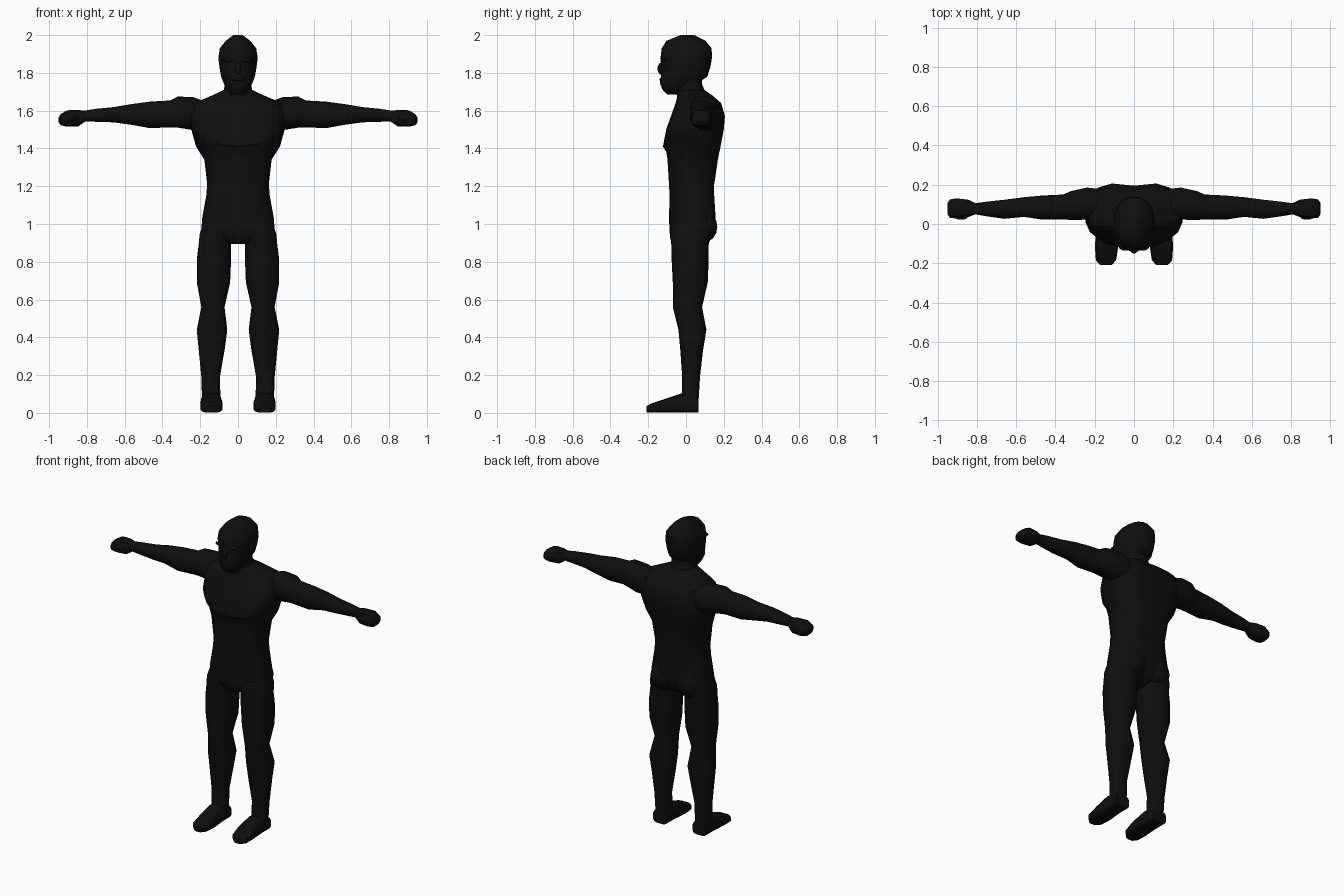
import bpy, bmesh, math
from mathutils import Vector

black = bpy.data.materials.new("matte black")
black.diffuse_color = (0.0045, 0.0045, 0.0045, 1)


def loft(name, axis, rings, n=14, power=0.8, side=1, shape=None):
    """Closed skin over rings (t, a0, a1, b0, b1) lying across the given axis."""
    bm = bmesh.new()
    loops = []
    for t, a0, a1, b0, b1 in rings:
        loop = []
        for i in range(n):
            ang = 2 * math.pi * (i + 0.5) / n
            c, s = math.cos(ang), math.sin(ang)
            a = (a0 + a1) / 2 + (a1 - a0) / 2 * math.copysign(abs(c) ** power, c)
            b = (b0 + b1) / 2 + (b1 - b0) / 2 * math.copysign(abs(s) ** power, s)
            p = {"z": (a, b, t), "x": (t, a, b), "y": (a, t, b)}[axis]
            p = shape(Vector(p)) if shape else Vector(p)
            loop.append(bm.verts.new((p.x * side, p.y, p.z)))
        loops.append(loop)
    for l0, l1 in zip(loops, loops[1:]):
        for i in range(n):
            j = (i + 1) % n
            bm.faces.new((l0[i], l0[j], l1[j], l1[i]))
    bm.faces.new(loops[0])
    bm.faces.new(loops[-1])
    return finish(name, bm)


def ball(name, centre, radii):
    bm = bmesh.new()
    bmesh.ops.create_uvsphere(bm, u_segments=12, v_segments=8, radius=1)
    for v in bm.verts:
        v.co = Vector(c + r * k for c, r, k in zip(centre, radii, v.co))
    return finish(name, bm)


def finish(name, bm):
    bmesh.ops.recalc_face_normals(bm, faces=bm.faces)
    me = bpy.data.meshes.new(name)
    bm.to_mesh(me)
    bm.free()
    me.materials.append(black)
    ob = bpy.data.objects.new(name, me)
    bpy.context.collection.objects.link(ob)
    return ob


def torso_shape(p):
    # Curved lower edge of the chest, and a groove down the spine
    if p.y < 0.02 and 1.37 < p.z < 1.45:
        p.z += 1.3 * p.x * p.x
    if p.y > 0.1 and abs(p.x) < 0.05 and p.z > 1.1:
        p.y -= 0.018
    return p


# Torso, from crotch to collar
torso = [(0.895, .05, -.06, .08), (0.925, .12, -.084, .12), (0.96, .197, -.087, .145),
         (1.03, .192, -.09, .157), (1.15, .17, -.087, .155), (1.21, .165, -.09, .155),
         (1.34, .18, -.098, .175), (1.38, .205, -.104, .183), (1.41, .225, -.122, .19),
         (1.50, .25, -.105, .207), (1.57, .25, -.08, .213), (1.64, .235, -.055, .192),
         (1.68, .14, -.045, .145), (1.71, .075, -.035, .10)]
body = loft("body", "z", [(z, -w, w, a, b) for z, w, a, b in torso], 18, 0.75, 1, torso_shape)
parts = []

# Neck and head
parts.append(loft("neck", "z", [(1.62, -.10, .10, -.04, .12), (1.69, -.08, .08, -.05, .105),
                                (1.74, -.071, .071, -.05, .085), (1.80, -.075, .075, -.05, .085)]))
head = [(1.685, .038, -.10, -.045), (1.71, .058, -.125, 0), (1.745, .077, -.14, .06),
        (1.78, .091, -.135, .115), (1.83, .10, -.135, .131), (1.88, .106, -.137, .14),
        (1.93, .098, -.131, .138), (1.97, .066, -.105, .105), (2.0, .025, -.03, .045)]
parts.append(loft("head", "z", [(z, -w, w, a, b) for z, w, a, b in head], 16, 0.88))
parts.append(ball("nose", (0, -.131, 1.822), (.017, .02, .032)))
parts.append(ball("mouth", (0, -.126, 1.765), (.036, .016, .011)))

leg = [(1.0, .03, .186, -.08, .14), (0.945, .03, .205, -.084, .135), (0.89, .035, .21, -.078, .12),
       (0.81, .035, .22, -.076, .12), (0.69, .04, .22, -.07, .115), (0.56, .07, .195, -.07, .085),
       (0.44, .055, .22, -.04, .108), (0.33, .07, .209, -.03, .09), (0.19, .095, .195, -.02, .074),
       (0.02, .09, .19, -.025, .064)]
foot = [(.066, .092, .192, .001, .08), (-.02, .088, .195, .001, .105), (-.12, .08, .2, .001, .072),
        (-.185, .09, .195, .001, .05), (-.21, .115, .172, .002, .036)]
arm = [(.17, .04, .18, 1.51, 1.65), (.24, .02, .188, 1.495, 1.675), (.32, .018, .17, 1.508, 1.677),
       (.36, .022, .152, 1.51, 1.656), (.465, .02, .147, 1.505, 1.65), (.56, .035, .138, 1.523, 1.637),
       (.66, .025, .125, 1.537, 1.62), (.75, .038, .115, 1.54, 1.611), (.82, .05, .105, 1.543, 1.60)]
hand = [(.80, .052, .103, 1.547, 1.598), (.845, .034, .125, 1.516, 1.605), (.905, .027, .132, 1.514, 1.603),
        (.938, .03, .126, 1.522, 1.583), (.95, .05, .108, 1.537, 1.565)]

# Limbs and paired features
for s, tag in ((1, "left"), (-1, "right")):
    parts.append(loft(tag + "_leg", "z", leg, 14, 0.8, s))
    parts.append(loft(tag + "_foot", "y", foot, 12, 0.55, s))
    parts.append(loft(tag + "_arm", "x", arm, 12, 0.85, s))
    parts.append(loft(tag + "_hand", "x", hand, 12, 0.7, s))
    parts.append(ball(tag + "_thumb", (.88 * s, .036, 1.563), (.034, .014, .018)))
    parts.append(ball(tag + "_buttock", (.092 * s, .088, .985), (.088, .078, .085)))
    parts.append(ball(tag + "_brow", (.042 * s, -.117, 1.868), (.036, .019, .012)))

# Fuse everything into one skin
bpy.context.view_layer.objects.active = body
for part in parts:
    mod = body.modifiers.new("fuse", 'BOOLEAN')
    mod.operation = 'UNION'
    mod.solver = 'EXACT'
    mod.object = part
    bpy.ops.object.modifier_apply(modifier=mod.name)
    bpy.data.objects.remove(part)

body.select_set(True)
bpy.ops.object.shade_smooth_by_angle(angle=math.radians(35))
